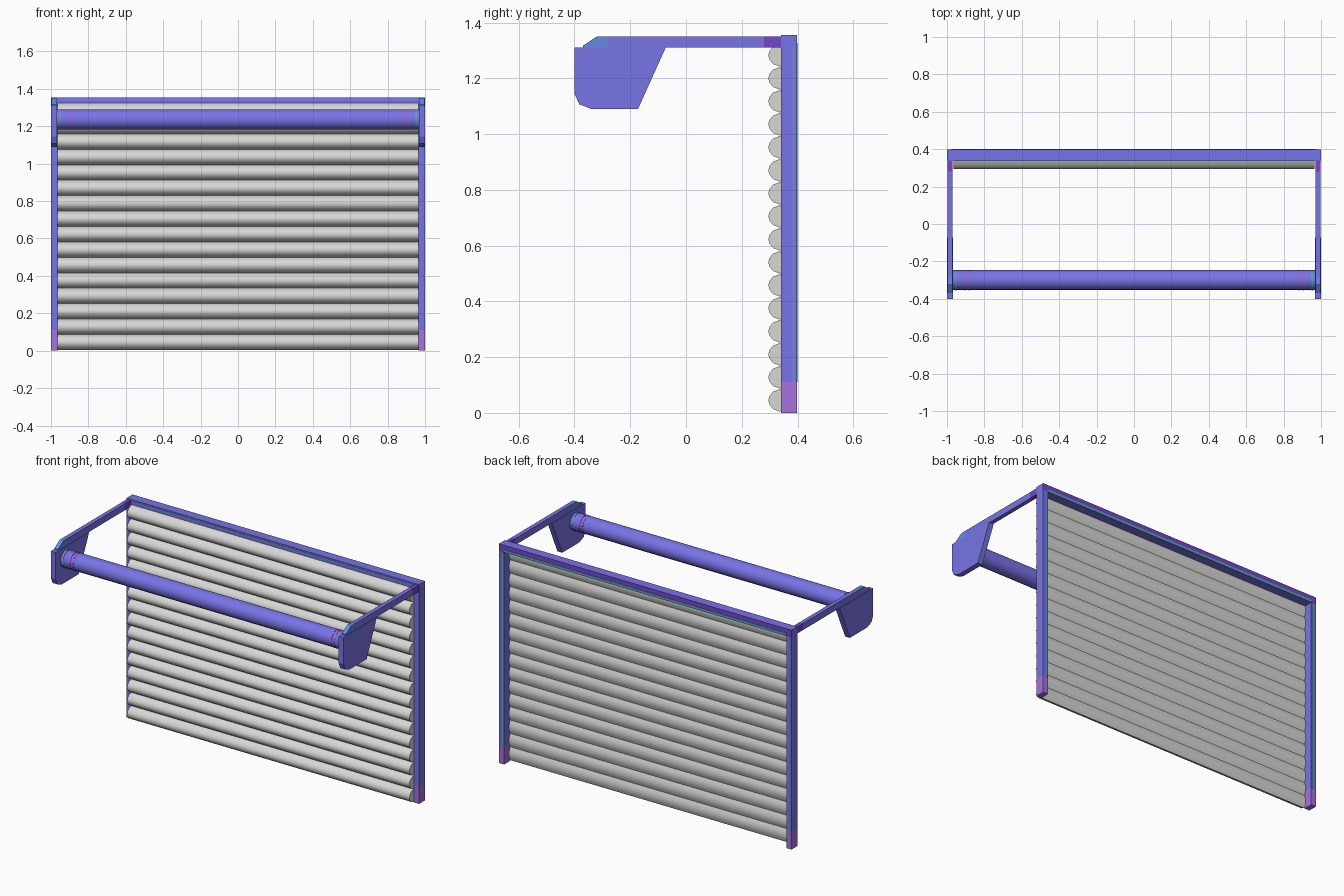
import bpy, bmesh, math

if "Cube" in bpy.data.objects:
    bpy.data.objects.remove(bpy.data.objects["Cube"])


def material(name, rgb):
    m = bpy.data.materials.new(name)
    m.diffuse_color = (*rgb, 1)
    m.use_nodes = True
    m.node_tree.nodes["Principled BSDF"].inputs["Base Color"].default_value = m.diffuse_color
    return m


VIOLET = material("violet_blue", (0.19, 0.175, 0.80))
PURPLE = material("deep_purple", (0.18, 0.06, 0.62))
LILAC = material("lilac", (0.38, 0.17, 0.74))
SKY = material("sky_blue", (0.14, 0.25, 0.78))
TEAL = material("teal", (0.10, 0.36, 0.50))
MAGENTA = material("magenta", (0.42, 0.10, 0.62))
STEEL = material("light_steel", (0.68, 0.68, 0.67))


def finish(name, bm, mats, smooth=None):
    bmesh.ops.recalc_face_normals(bm, faces=bm.faces[:])
    me = bpy.data.meshes.new(name)
    bm.to_mesh(me)
    bm.free()
    for m in mats:
        me.materials.append(m)
    ob = bpy.data.objects.new(name, me)
    bpy.context.collection.objects.link(ob)
    if smooth:
        bpy.context.view_layer.objects.active = ob
        ob.select_set(True)
        bpy.ops.object.shade_smooth_by_angle(angle=math.radians(smooth))
        ob.select_set(False)
    return ob


def extrude_yz(bm, profile, x0, x1):
    """Closed y-z outline swept along x."""
    face = bm.faces.new([bm.verts.new((x0, y, z)) for y, z in profile])
    res = bmesh.ops.extrude_face_region(bm, geom=[face])
    verts = [v for v in res["geom"] if isinstance(v, bmesh.types.BMVert)]
    bmesh.ops.translate(bm, verts=verts, vec=(x1 - x0, 0, 0))
    # the start face is kept by the extrusion; close it if it was removed
    if not face.is_valid:
        bmesh.ops.holes_fill(bm, edges=bm.edges[:])


def rect(y0, y1, z0, z1):
    return [(y0, z0), (y1, z0), (y1, z1), (y0, z1)]


def circle(r, n=16):
    return [(-0.30 + r * math.cos(2 * math.pi * i / n),
             1.236 + r * math.sin(2 * math.pi * i / n)) for i in range(n)]


def part(name, profile, x0, x1, mats, rule=None, smooth=None):
    bm = bmesh.new()
    extrude_yz(bm, profile, x0, x1)
    bmesh.ops.recalc_face_normals(bm, faces=bm.faces[:])
    bm.normal_update()
    if rule:
        for f in bm.faces:
            f.material_index = rule(f.normal, f.calc_center_median())
    return finish(name, bm, mats, smooth)


# curtain of bulging slats, rounded to the front, nearly flat behind
SLAT = [(0.338, 0.0), (0.312, 0.010), (0.299, 0.026), (0.295, 0.041),
        (0.299, 0.056), (0.312, 0.072), (0.338, 0.0825),
        (0.347, 0.062), (0.350, 0.041), (0.347, 0.020)]
bm = bmesh.new()
for i in range(16):
    extrude_yz(bm, [(y, z + 0.004 + i * 0.0825) for y, z in SLAT], -0.965, 0.965)
finish("shutter_slats", bm, [STEEL], smooth=40)

# top beam, purple on its back, with thin teal strips
part("top_beam", rect(0.34, 0.398, 1.31, 1.355), -1.0, 1.0, [VIOLET, PURPLE],
     lambda n, c: 1 if n.y > 0.5 else 0)
part("beam_back_strip", rect(0.397, 0.400, 1.311, 1.327), -0.965, 0.965, [TEAL])
part("beam_front_strip", rect(0.338, 0.341, 1.340, 1.347), -0.965, 0.965, [TEAL])

# side plate outline under each arm
PLATE = [(-0.40, 1.31), (-0.073, 1.31), (-0.172, 1.09), (-0.34, 1.09),
         (-0.383, 1.107), (-0.40, 1.145)]
# arm tip with sloped front end
TIP = [(-0.37, 1.31), (-0.28, 1.31), (-0.28, 1.35), (-0.32, 1.35), (-0.37, 1.317)]

for side, s in (("left", -1), ("right", 1)):
    # post, with a lilac foot
    part(side + "_post", rect(0.34, 0.398, 0.11, 1.31), s * 0.965, s, [VIOLET])
    part(side + "_post_foot", rect(0.34, 0.398, 0.0, 0.11), s * 0.965, s, [LILAC])
    # thin teal strips on the back and outer side of the post
    part(side + "_post_strip", rect(0.397, 0.400, 0.11, 1.31),
         s * 0.968, s * 0.977, [TEAL])
    part(side + "_edge_strip", rect(0.384, 0.390, 0.11, 1.31),
         s * 0.999, s * 1.001, [TEAL])
    # arm: sky blue tip, violet middle, purple sleeve at the back
    part(side + "_arm_tip", TIP, s * 0.97, s * 0.996, [SKY])
    part(side + "_arm", rect(-0.28, 0.28, 1.31, 1.35), s * 0.97, s * 0.996, [VIOLET])
    part(side + "_arm_sleeve", rect(0.28, 0.34, 1.31, 1.35),
         s * 0.97, s * 0.996, [PURPLE])
    # bracket plate
    part(side + "_bracket", PLATE, s * 0.967, s, [VIOLET])
    # thin painted rings near the drum end
    for k, (x, m) in enumerate(((0.88, MAGENTA), (0.90, MAGENTA), (0.95, TEAL))):
        part(f"{side}_drum_ring_{k + 1}", circle(0.0545), s * x, s * (x + 0.006),
             [m], smooth=40)

# drum between the brackets
part("roller_drum", circle(0.053), -0.968, 0.968, [VIOLET], smooth=40)
